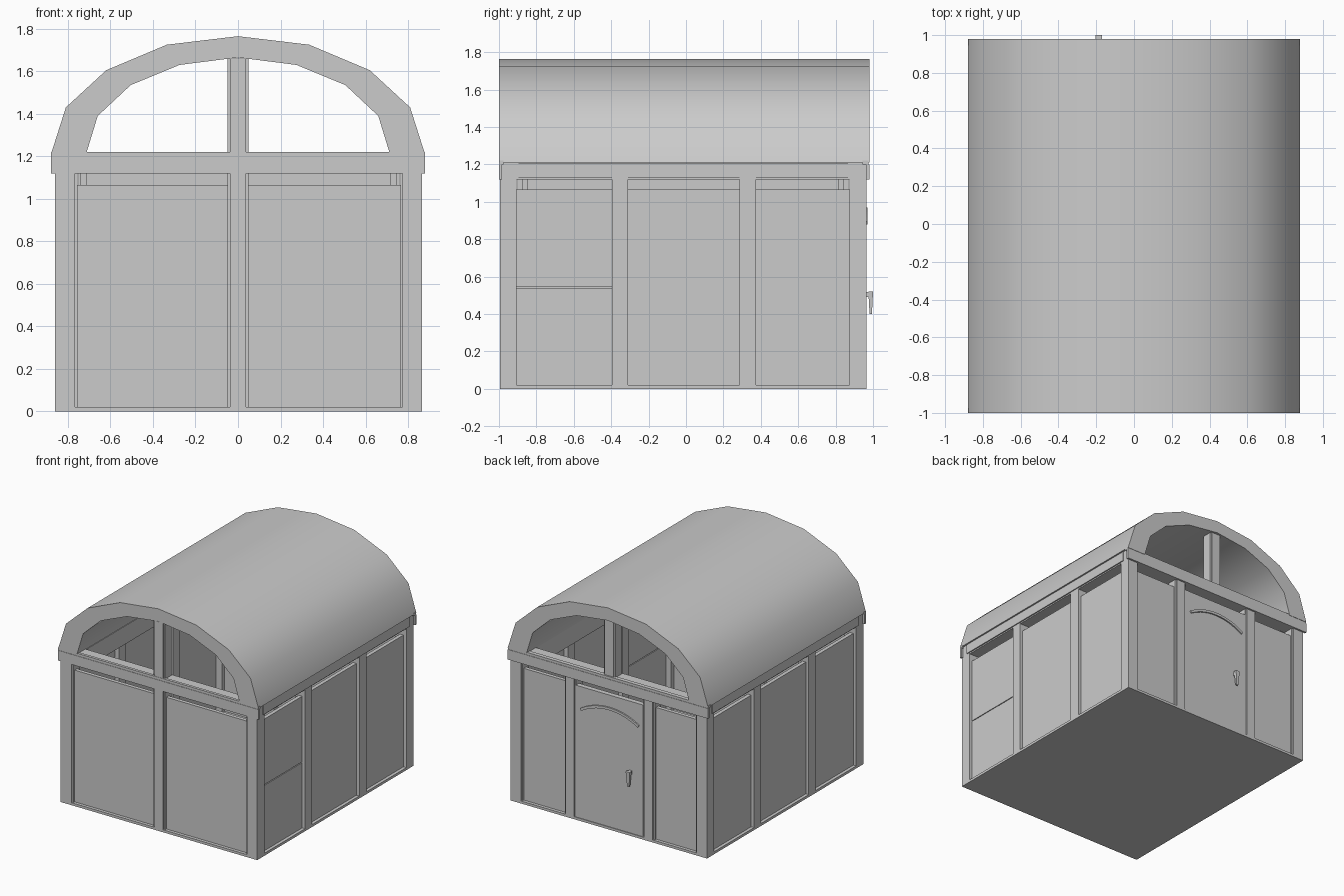
import bpy, bmesh, math

cube = bpy.data.objects.get("Cube")
if cube:
    bpy.data.objects.remove(cube, do_unlink=True)

grey = bpy.data.materials.new("plain_grey")
grey.use_nodes = True
COLOR = (0.6, 0.6, 0.6, 1)
grey.diffuse_color = COLOR
grey.node_tree.nodes["Principled BSDF"].inputs["Base Color"].default_value = COLOR


def finish(bm, name):
    bmesh.ops.recalc_face_normals(bm, faces=bm.faces)
    mesh = bpy.data.meshes.new(name)
    bm.to_mesh(mesh)
    bm.free()
    mesh.materials.append(grey)
    obj = bpy.data.objects.new(name, mesh)
    bpy.context.collection.objects.link(obj)
    return obj


def box(name, x, y, z):
    bm = bmesh.new()
    bmesh.ops.create_cube(bm, size=1)
    for v in bm.verts:
        for i, (lo, hi) in enumerate((x, y, z)):
            v.co[i] = hi if v.co[i] > 0 else lo
    return finish(bm, name)


# Box on a wall: u runs along the wall, d is depth inward from its outer plane
PLANES = {"front": (1, -0.995, 1), "back": (1, 0.965, -1),
          "left": (0, 0.865, -1), "right": (0, -0.86, 1)}


def wall_box(side, part, u, d, z):
    axis, plane, inward = PLANES[side]
    depth = sorted(plane + inward * k for k in d)
    x, y = (u, depth) if axis == 1 else (depth, u)
    return box(f"{side}_{part}", x, y, z)


def strip(name, outer, inner, y0, y1):
    """Band between two matching xz lines, extruded along y."""
    bm = bmesh.new()
    rings = [[bm.verts.new((x, y, z)) for x, z in line]
             for line, y in ((outer, y0), (outer, y1), (inner, y1), (inner, y0))]
    for i in range(len(outer) - 1):
        for a in range(4):
            p, q = rings[a], rings[(a + 1) % 4]
            bm.faces.new((p[i], p[i + 1], q[i + 1], q[i]))
    bm.faces.new([r[0] for r in rings])
    bm.faces.new([r[-1] for r in rings])
    return finish(bm, name)


def mirrored(half):
    return [(-x, z) for x, z in half] + [(x, z) for x, z in reversed(half[:-1])]


# Barrel roof, open at both gables
outer = mirrored([(0.88, 1.21), (0.81, 1.43), (0.62, 1.605), (0.335, 1.725), (0, 1.765)])
inner = mirrored([(0.715, 1.21), (0.66, 1.39), (0.505, 1.535), (0.275, 1.63), (0, 1.665)])
roof = strip("roof", outer, inner, -1.0, 0.98)
bpy.ops.object.select_all(action="DESELECT")
bpy.context.view_layer.objects.active = roof
roof.select_set(True)
bpy.ops.object.shade_smooth_by_angle(angle=math.radians(40))

# Floor
box("floor", (-0.86, 0.865), (-0.995, 0.965), (0, 0.02))

POST_Z = (0.0, 1.13)
PANEL_Z = (0.02, 1.065)
GAP_Z = (1.065, 1.13)

# Long side walls: posts, recessed panels, deep top rail, beam with raised face
side_posts = [(-0.995, -0.905), (-0.395, -0.31), (0.285, 0.375), (0.875, 0.965)]
for side in ("left", "right"):
    for i, u in enumerate(side_posts):
        wall_box(side, f"post_{i}", u, (0, 0.09), POST_Z)
    for i in range(3):
        u = (side_posts[i][1], side_posts[i + 1][0])
        if i == 0 and side == "left":
            wall_box(side, "panel_lower", u, (0.025, 0.055), (0.02, 0.538))
            wall_box(side, "panel_upper", u, (0.025, 0.055), (0.544, 1.065))
        else:
            wall_box(side, f"panel_{i}", u, (0.025, 0.055), PANEL_Z)
    wall_box(side, "top_rail", (-0.9, 0.87), (0.12, 0.15), GAP_Z)
    wall_box(side, "beam", (-0.98, 0.96), (0.002, 0.15), (1.12, 1.21))
    wall_box(side, "beam_face", (-0.93, 0.91), (-0.008, 0.002), (1.13, 1.205))


# Gable posts have a wide body and a narrower raised face
def gable_post(side, name, centre, z):
    wall_box(side, name, (centre - 0.05, centre + 0.05), (0.01, 0.09), z)
    wall_box(side, name + "_face", (centre - 0.038, centre + 0.038), (0, 0.01), z)


gable_posts = {"front": [-0.805, 0, 0.815], "back": [-0.805, -0.345, 0.345, 0.815]}
for side, centres in gable_posts.items():
    for i, c in enumerate(centres):
        gable_post(side, f"post_{i}", c, POST_Z)
    for i in range(len(centres) - 1):
        u = (centres[i] + 0.05, centres[i + 1] - 0.05)
        is_door = side == "back" and i == 1
        depth = (0.005, 0.045) if is_door else (0.025, 0.055)
        wall_box(side, "door" if is_door else f"panel_{i}", u, depth, PANEL_Z)
    wall_box(side, "top_rail", (-0.75, 0.76), (0.12, 0.15), GAP_Z)
    # Cross beam with its overhanging fascia, and the mullion above
    wall_box(side, "beam", (-0.86, 0.865), (0.003, 0.1), (1.12, 1.215))
    fascia = (-0.005, 0.012) if side == "front" else (-0.015, 0.003)
    wall_box(side, "fascia", (-0.88, 0.88), fascia, (1.12, 1.2))
    wall_box(side, "fascia_cap", (-0.88, 0.88), (fascia[0] + 0.003, 0.02), (1.2, 1.22))
    gable_post(side, "mullion", 0, (1.2, 1.66))


# Curved moulding on the door
def arc(radius):
    angles = [math.radians(-32 + 64 * i / 14) for i in range(15)]
    return [(radius * math.sin(a) - 0.005, 0.482 + radius * math.cos(a)) for a in angles]


strip("door_arch", arc(0.488), arc(0.468), 0.958, 0.971)

# Door handle: short stem and a tapered lever hanging down
box("handle_stem", (-0.198, -0.177), (0.955, 0.985), (0.49, 0.518))
lever = box("handle_lever", (-0.205, -0.17), (0.975, 1.0), (0.4, 0.52))
for v in lever.data.vertices:
    if v.co.z < 0.45:
        v.co.x = -0.1875 + (v.co.x + 0.1875) * 0.5
        v.co.y = 0.988 + (v.co.y - 0.988) * 0.5
